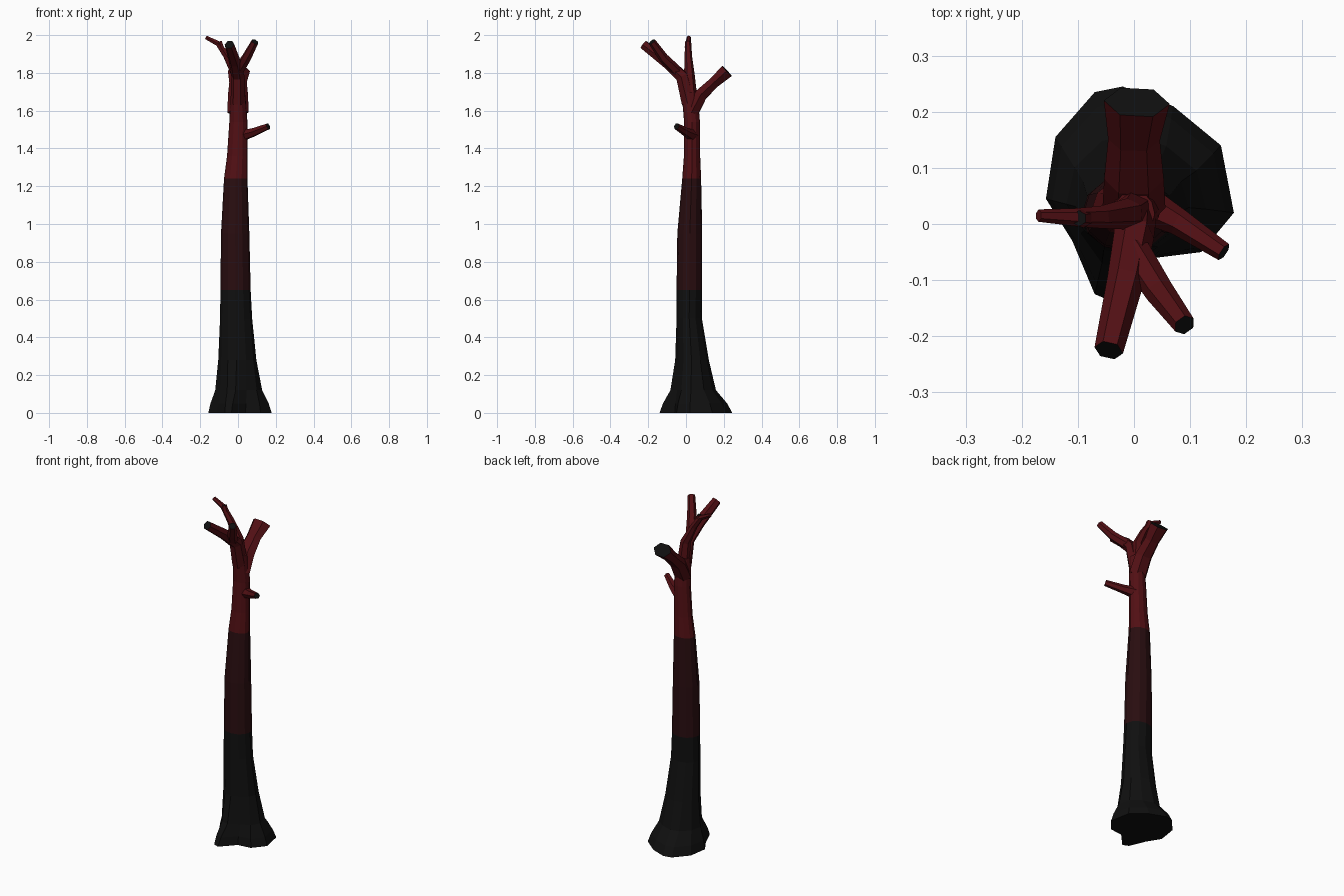
import bpy, bmesh, math
from mathutils import Vector

cube = bpy.data.objects.get("Cube")
if cube:
    bpy.data.objects.remove(cube, do_unlink=True)


def material(name, color):
    m = bpy.data.materials.new(name)
    m.use_nodes = True
    m.diffuse_color = (*color, 1)
    m.node_tree.nodes["Principled BSDF"].inputs["Base Color"].default_value = (*color, 1)
    return m


MATS = [material("charred black", (0.005, 0.005, 0.005)),
        material("dark maroon", (0.022, 0.004, 0.005)),
        material("deep red", (0.085, 0.005, 0.007))]
BLACK, MAROON, RED = range(3)


def skin(name, rings, paint):
    """Join closed rings of points into a capped tube; paint(face, is_tip) gives its colour."""
    bm = bmesh.new()
    loops = [[bm.verts.new(p) for p in ring] for ring in rings]
    n = len(loops[0])
    for a, b in zip(loops, loops[1:]):
        for i in range(n):
            j = (i + 1) % n
            bm.faces.new((a[i], a[j], b[j], b[i]))
    bm.faces.new(loops[0][::-1])
    tip = bm.faces.new(loops[-1])
    bmesh.ops.recalc_face_normals(bm, faces=bm.faces)
    for f in bm.faces:
        f.material_index = paint(f, f is tip)
    mesh = bpy.data.meshes.new(name)
    bm.to_mesh(mesh)
    bm.free()
    for m in MATS:
        mesh.materials.append(m)
    obj = bpy.data.objects.new(name, mesh)
    bpy.context.collection.objects.link(obj)
    return obj


def branch(name, path, sides=6, wide=1.0, cap=BLACK):
    """Tapered limb along (x, y, z, radius) points, cut off square at the tip."""
    pts = [Vector(p[:3]) for p in path]
    overall = pts[-1] - pts[0]
    across = overall.cross(Vector((0, 0, 1))).normalized()
    rings = []
    for i, p in enumerate(pts):
        along = (pts[min(i + 1, len(pts) - 1)] - pts[max(i - 1, 0)]).normalized()
        u = (across - along * across.dot(along)).normalized()
        v = u.cross(along)
        r = path[i][3]
        angles = [math.tau * k / sides for k in range(sides)]
        rings.append([p + u * (r * wide * math.cos(a)) + v * (r * math.sin(a)) for a in angles])
    return skin(name, rings, lambda f, is_tip: cap if is_tip else RED)


# Trunk: a lobed root outline that blends into a slim leaning column
ROOTS = [(.178, .02), (.155, .14), (.07, .21), (-.02, .245), (-.07, .235), (-.14, .155),
         (-.157, .045), (-.11, -.03), (-.07, -.125), (-.035, -.14), (.04, -.06), (.12, -.05)]
# height, centre x, centre y, radius x, radius y, share of root outline
COLUMN = [(0, 0, .03, .1, .08, 1), (.05, 0, .03, .1, .08, .8), (.12, 0, .03, .1, .08, .36),
          (.28, -.005, .03, .095, .08, .08), (.5, -.01, .017, .085, .067, 0),
          (.65, -.013, .018, .08, .068, 0), (.95, -.015, .02, .075, .066, 0),
          (1.24, -.012, .03, .062, .05, 0), (1.36, -.004, .032, .054, .043, 0),
          (1.54, .002, .032, .048, .042, 0), (1.7, 0, .018, .037, .042, 0)]
rings = []
for z, cx, cy, rx, ry, root in COLUMN:
    ring = []
    for i, (bx, by) in enumerate(ROOTS):
        a = math.tau * i / len(ROOTS)
        column = Vector((cx + rx * math.cos(a), cy + ry * math.sin(a), z))
        ring.append(column.lerp(Vector((bx, by, z)), root))
    rings.append(ring)


def trunk_paint(face, is_tip):
    z = face.calc_center_median().z
    return BLACK if z < .65 else MAROON if z < 1.24 else RED


skin("trunk", rings, trunk_paint)

# Limbs at the crown
branch("front_branch", [(0, .015, 1.64, .04), (0, -.02, 1.78, .036),
                        (-.015, -.1, 1.855, .033), (-.045, -.225, 1.95, .026)])
branch("front_fork", [(0, -.05, 1.81, .03), (.045, -.12, 1.88, .026), (.09, -.18, 1.965, .02)])
branch("top_branch", [(0, .025, 1.66, .036), (-.01, .018, 1.79, .028), (-.06, .012, 1.89, .02),
                      (-.105, .012, 1.955, .016), (-.17, .015, 1.988, .011)], cap=RED)
branch("back_branch", [(0, .03, 1.59, .04), (0, .08, 1.685, .038),
                       (0, .15, 1.75, .033), (.005, .217, 1.81, .042)], wide=1.4)
branch("side_branch", [(.02, .035, 1.47, .034), (.08, .003, 1.485, .024), (.16, -.05, 1.517, .017)])

# Charred knot on the bend of the top branch
branch("knot", [(-.09, .01, 1.935, .017), (-.098, .01, 1.967, .014)])
